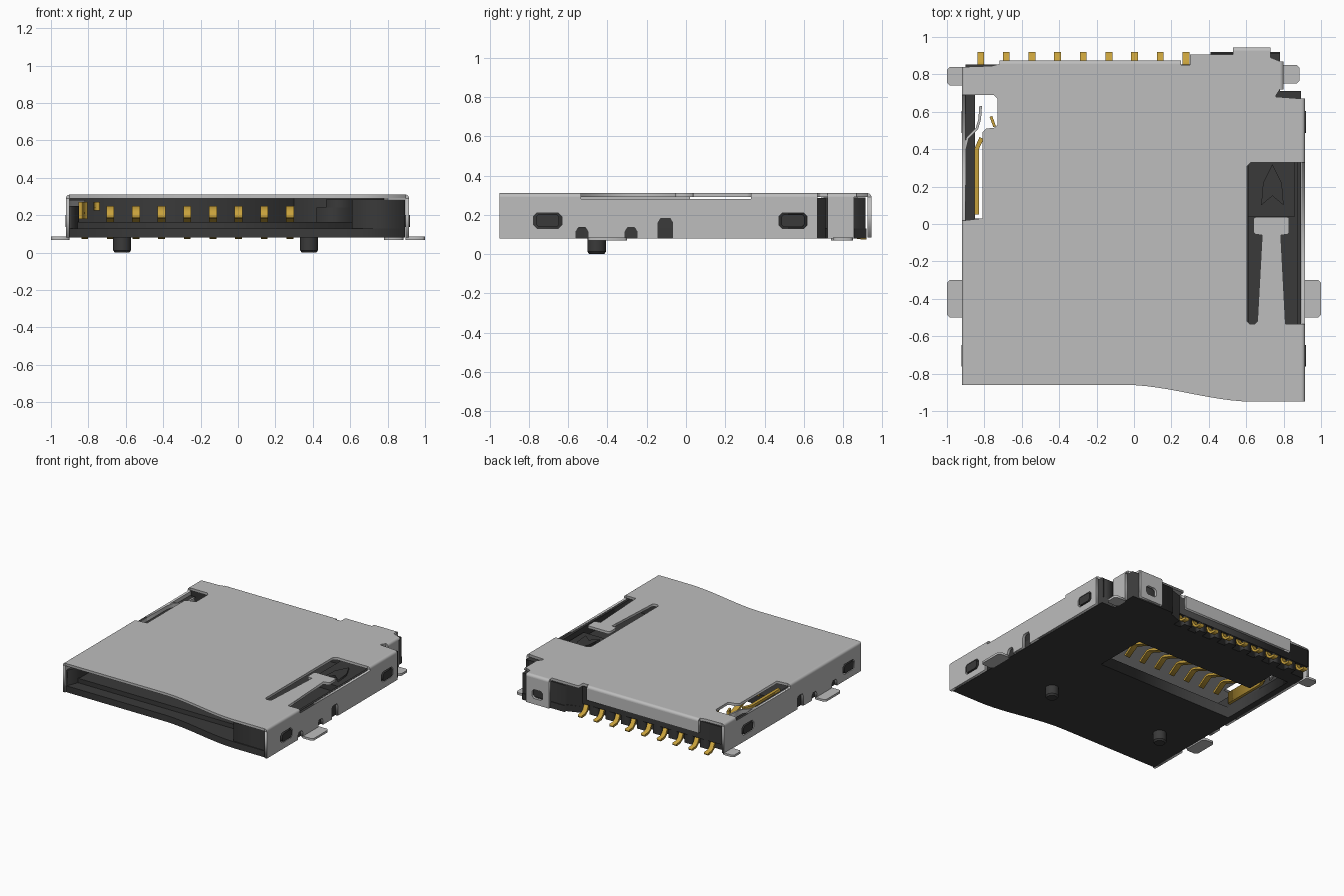
import bpy, bmesh, math
from mathutils import Matrix, Vector

if "Cube" in bpy.data.objects:
    bpy.data.objects.remove(bpy.data.objects["Cube"])


def material(name, rgb):
    m = bpy.data.materials.new(name)
    m.diffuse_color = (*rgb, 1)
    m.use_nodes = True
    m.node_tree.nodes["Principled BSDF"].inputs["Base Color"].default_value = m.diffuse_color
    return m


STEEL = material("steel_grey", (0.51, 0.51, 0.51))
BLACK = material("black_plastic", (0.042, 0.042, 0.042))
GOLD = material("gold_contact", (0.58, 0.36, 0.045))

# local (u, v, thickness) to world for plates facing each axis
AXES = {
    "z": Matrix(((1, 0, 0, 0), (0, 1, 0, 0), (0, 0, 1, 0), (0, 0, 0, 1))),
    "x": Matrix(((0, 0, 1, 0), (1, 0, 0, 0), (0, 1, 0, 0), (0, 0, 0, 1))),
    "y": Matrix(((1, 0, 0, 0), (0, 0, 1, 0), (0, 1, 0, 0), (0, 0, 0, 1))),
}


def plate(name, loops, lo, hi, mat, axis="z"):
    """Outline (first loop) with holes (other loops), extruded lo..hi along axis."""
    cu = bpy.data.curves.new(name, "CURVE")
    cu.dimensions = "2D"
    cu.fill_mode = "BOTH"
    cu.extrude = (hi - lo) / 2
    for pts in loops:
        sp = cu.splines.new("POLY")
        sp.points.add(len(pts) - 1)
        for p, (u, v) in zip(sp.points, pts):
            p.co = (u, v, 0, 1)
        sp.use_cyclic_u = True
    tmp = bpy.data.objects.new(name + "_outline", cu)
    bpy.context.collection.objects.link(tmp)
    bpy.context.view_layer.update()
    dg = bpy.context.evaluated_depsgraph_get()
    me = bpy.data.meshes.new_from_object(tmp.evaluated_get(dg))
    bpy.data.objects.remove(tmp)
    bpy.data.curves.remove(cu)
    bm = bmesh.new()
    bm.from_mesh(me)
    bmesh.ops.transform(bm, matrix=AXES[axis] @ Matrix.Translation((0, 0, (lo + hi) / 2)), verts=bm.verts)
    bmesh.ops.remove_doubles(bm, verts=bm.verts, dist=0.0002)
    bmesh.ops.recalc_face_normals(bm, faces=bm.faces)
    bm.to_mesh(me)
    bm.free()
    me.name = name
    me.materials.clear()
    me.materials.append(mat)
    ob = bpy.data.objects.new(name, me)
    bpy.context.collection.objects.link(ob)
    return ob


def rect(u0, u1, v0, v1, c=0.0):
    """Rectangle with optional clipped corners."""
    if not c:
        return [(u0, v0), (u1, v0), (u1, v1), (u0, v1)]
    return [(u0 + c, v0), (u1 - c, v0), (u1, v0 + c), (u1, v1 - c),
            (u1 - c, v1), (u0 + c, v1), (u0, v1 - c), (u0, v0 + c)]


def box(name, x, y, z, mat):
    return plate(name, [rect(*x, *y)], *z, mat)


def ribbon(path, t):
    """Closed outline of a strip of thickness t along a path."""
    left, right = [], []
    for i, p in enumerate(path):
        d = (Vector(path[min(i + 1, len(path) - 1)]) - Vector(path[max(i - 1, 0)])).normalized()
        n = Vector((-d.y, d.x)) * t / 2
        left.append(tuple(Vector(p) + n))
        right.append(tuple(Vector(p) - n))
    return left + right[::-1]


def bend(name, centre, side, lo, hi, axis):
    """Quarter-round sheet bend joining the lid to a wall."""
    arc = [(centre + side * 0.02 * math.cos(a), 0.29 + 0.02 * math.sin(a))
           for a in [i * math.pi / 12 for i in range(7)]]
    ob = plate(name, [[(centre, 0.29)] + arc], lo, hi, STEEL, axis)
    bpy.ops.object.select_all(action="DESELECT")
    bpy.context.view_layer.objects.active = ob
    ob.select_set(True)
    bpy.ops.object.shade_smooth_by_angle(angle=math.radians(30))


def front_edge(x0, x1, shift=0.0):
    """Front edge with the S-shaped sweep, left to right."""
    pts = [(x0, -0.86 + shift)]
    for i in range(13):
        t = i / 12
        pts.append((-0.05 + 0.69 * t, -0.86 - 0.09 * t * t * (3 - 2 * t) + shift))
    return pts + [(x1, -0.95 + shift)]


# ---- steel shell: lid with latch tongue and detection slot ----
tongue = [(0.895, -0.535), (0.81, -0.535), (0.785, -0.06), (0.82, -0.055), (0.83, -0.045),
          (0.83, 0.03), (0.82, 0.037), (0.65, 0.037), (0.64, 0.03), (0.64, -0.045),
          (0.65, -0.055), (0.685, -0.06), (0.66, -0.52), (0.645, -0.535), (0.62, -0.535),
          (0.605, -0.52), (0.605, 0.31), (0.625, 0.33), (0.895, 0.33)]
rear = [(0.895, 0.67), (0.76, 0.68), (0.76, 0.69), (0.78, 0.72), (0.78, 0.87), (0.73, 0.89),
        (0.73, 0.925), (0.53, 0.925), (0.53, 0.905), (0.30, 0.905), (0.30, 0.85), (0.25, 0.85),
        (0.25, 0.855), (-0.72, 0.855), (-0.76, 0.845), (-0.9, 0.84)]
slot = [(-0.9, 0.69), (-0.75, 0.69), (-0.73, 0.67), (-0.73, 0.53), (-0.745, 0.515),
        (-0.79, 0.51), (-0.81, 0.49), (-0.81, 0.03), (-0.9, 0.02)]
plate("shell_lid", [front_edge(-0.9, 0.895) + tongue + rear + slot], 0.29, 0.31, STEEL)

# ---- shell side walls with snap holes and bottom notches ----
def wall_outline(y0, y1, dip0, dip1):
    pts = [(y0, 0.08)]
    for c, w, h in ((-0.53, 0.03, 0.055), (-0.28, 0.03, 0.055), (-0.105, 0.037, 0.1)):
        pts += [(c - w, 0.08), (c - w, 0.06 + h), (c - w + 0.012, 0.08 + h),
                (c + w - 0.012, 0.08 + h), (c + w, 0.06 + h), (c + w, 0.08)]
    return pts + [(y1, 0.08), (y1, 0.29), (dip1, 0.29), (dip1, 0.28), (dip0, 0.28), (dip0, 0.29), (y0, 0.29)]


snaps = (-0.705, 0.545)
snap_holes = [rect(y - 0.072, y + 0.072, 0.13, 0.21, 0.018) for y in snaps]
plate("shell_right_wall", [wall_outline(-0.95, 0.67, -0.535, 0.33)] + snap_holes, 0.895, 0.915, STEEL, "x")
plate("shell_left_wall", [wall_outline(-0.86, 0.84, 0.02, 0.69)] + snap_holes, -0.92, -0.9, STEEL, "x")
plate("shell_rear_right_wall", [rect(0.72, 0.855, 0.08, 0.29)], 0.78, 0.8, STEEL, "x")
plate("shell_rear_lip", [rect(-0.72, 0.25, 0.2, 0.29)], 0.855, 0.875, STEEL, "y")
plate("shell_rear_tab", [rect(0.53, 0.73, 0.085, 0.29), rect(0.585, 0.675, 0.13, 0.2, 0.015)],
      0.925, 0.945, STEEL, "y")
for i, (c, s, a, b, ax) in enumerate((
        (0.895, 1, -0.95, -0.535, "y"), (0.895, 1, 0.33, 0.67, "y"), (-0.9, -1, -0.86, 0.02, "y"),
        (-0.9, -1, 0.69, 0.84, "y"), (0.78, 1, 0.72, 0.87, "y"), (0.855, 1, -0.72, 0.25, "x"),
        (0.925, 1, 0.53, 0.73, "x"))):
    bend(f"shell_bend_{i}", c, s, a, b, ax)

# ---- solder tabs ----
for name, x0, x1, y0, y1 in (("front_right", 0.895, 1.0, -0.5, -0.3), ("front_left", -1.0, -0.9, -0.5, -0.3),
                             ("rear_left", -1.0, -0.9, 0.74, 0.84), ("rear_right", 0.78, 0.885, 0.75, 0.85)):
    plate("solder_tab_" + name, [rect(x0, x1, y0, y1, 0.015)], 0.068, 0.085, STEEL)

# ---- plastic base: floor with contact window ----
window = [(-0.85, 0.03), (0.33, 0.03), (0.33, 0.45), (-0.7, 0.45), (-0.7, 0.69), (-0.85, 0.69)]
base_rear = [(0.893, 0.71), (0.78, 0.71), (0.78, 0.92), (0.41, 0.92), (0.41, 0.9), (0.3, 0.86),
             (0.3, 0.8), (-0.9, 0.8)]
plate("base_floor", [front_edge(-0.9, 0.893, 0.01) + base_rear, window], 0.08, 0.13, BLACK)
plate("base_raised_floor", [[(-0.87, -0.76), (0.62, -0.76), (0.62, 0.71), (-0.87, 0.71)], window],
      0.13, 0.165, BLACK)

# ---- plastic rails, rear wall and right-hand slider bay ----
plate("left_rail", [[(-0.9, -0.84), (-0.89, -0.84), (-0.85, -0.74), (-0.85, 0.69), (-0.9, 0.69)]],
      0.13, 0.25, BLACK)
box("rear_wall", (-0.9, 0.3), (0.7, 0.8), (0.13, 0.288), BLACK)
box("rear_wall_overhang", (-0.9, 0.3), (0.8, 0.853), (0.15, 0.288), BLACK)
plate("rear_right_block", [[(0.3, 0.7), (0.78, 0.7), (0.78, 0.915), (0.41, 0.915), (0.41, 0.895), (0.3, 0.86)]],
      0.13, 0.288, BLACK)
plate("front_right_block", [[(0.61, -0.93), (0.893, -0.935), (0.893, -0.55), (0.61, -0.55)]], 0.13, 0.285, BLACK)
box("right_rail", (0.875, 0.893), (-0.55, 0.71), (0.13, 0.28), BLACK)
box("rear_right_corner", (0.76, 0.893), (0.55, 0.71), (0.13, 0.285), BLACK)
box("slider_bay_floor", (0.61, 0.875), (-0.55, 0.71), (0.13, 0.2), BLACK)
box("slider_block", (0.61, 0.86), (0.04, 0.5), (0.2, 0.25), BLACK)
plate("slider_cam", [[(0.68, 0.1), (0.74, 0.15), (0.8, 0.1), (0.79, 0.22), (0.74, 0.32), (0.69, 0.22)]],
      0.25, 0.265, BLACK)
box("slider_stop", (0.42, 0.61), (0.5, 0.7), (0.165, 0.24), BLACK)
box("slider_stop_upper", (0.47, 0.61), (0.5, 0.7), (0.24, 0.285), BLACK)

# ---- snap bumps seen through the wall holes ----
for y in snaps:
    for side, x in (("left", (-0.923, -0.89)), ("right", (0.885, 0.92))):
        plate("snap_bump_" + side, [rect(y - 0.058, y + 0.058, 0.138, 0.202, 0.012)], *x, BLACK, "x")

# ---- locating posts ----
for side, x in (("left", -0.62), ("right", 0.38)):
    bm = bmesh.new()
    for r1, r2, z0, z1 in ((0.038, 0.048, 0.0, 0.012), (0.048, 0.048, 0.012, 0.085)):
        bmesh.ops.create_cone(bm, cap_ends=True, segments=24, radius1=r1, radius2=r2, depth=z1 - z0,
                              matrix=Matrix.Translation((x, -0.455, (z0 + z1) / 2)))
    me = bpy.data.meshes.new("locating_post_" + side)
    bm.to_mesh(me)
    bm.free()
    me.materials.append(BLACK)
    post = bpy.data.objects.new("locating_post_" + side, me)
    bpy.context.collection.objects.link(post)
    bpy.ops.object.select_all(action="DESELECT")
    bpy.context.view_layer.objects.active = post
    post.select_set(True)
    bpy.ops.object.shade_smooth_by_angle(angle=math.radians(30))

# ---- gold contacts: rear feet, sprung fingers, and comb teeth between ----
xs = [-0.82 + 0.1372 * i for i in range(9)]
foot = ribbon([(0.92, 0.082), (0.875, 0.085), (0.85, 0.105), (0.835, 0.14), (0.79, 0.145)], 0.018)
finger = ribbon([(0.8, 0.14), (0.45, 0.14), (0.2, 0.24), (0.17, 0.242), (0.09, 0.19)], 0.018)
for i, x in enumerate(xs):
    plate(f"contact_foot_{i}", [foot], x - 0.018, x + 0.018, GOLD, "x")
    if i:
        plate(f"contact_finger_{i}", [finger], x - 0.021, x + 0.021, GOLD, "x")
    if i < 8:
        box(f"comb_tooth_{i}", (x + 0.035, x + 0.102), (0.8, 0.85), (0.08, 0.15), BLACK)

# ---- card detection springs in the left slot ----
plate("detect_spring_steel", [ribbon([(-0.908, 0.03), (-0.905, 0.4), (-0.89, 0.46), (-0.84, 0.51),
                                      (-0.825, 0.56), (-0.82, 0.63)], 0.014)], 0.18, 0.28, STEEL)
plate("detect_spring_gold", [ribbon([(-0.842, 0.05), (-0.842, 0.4), (-0.815, 0.46)], 0.024)], 0.18, 0.27, GOLD)
plate("detect_tip_gold", [ribbon([(-0.765, 0.575), (-0.745, 0.52)], 0.015)], 0.225, 0.27, GOLD)
